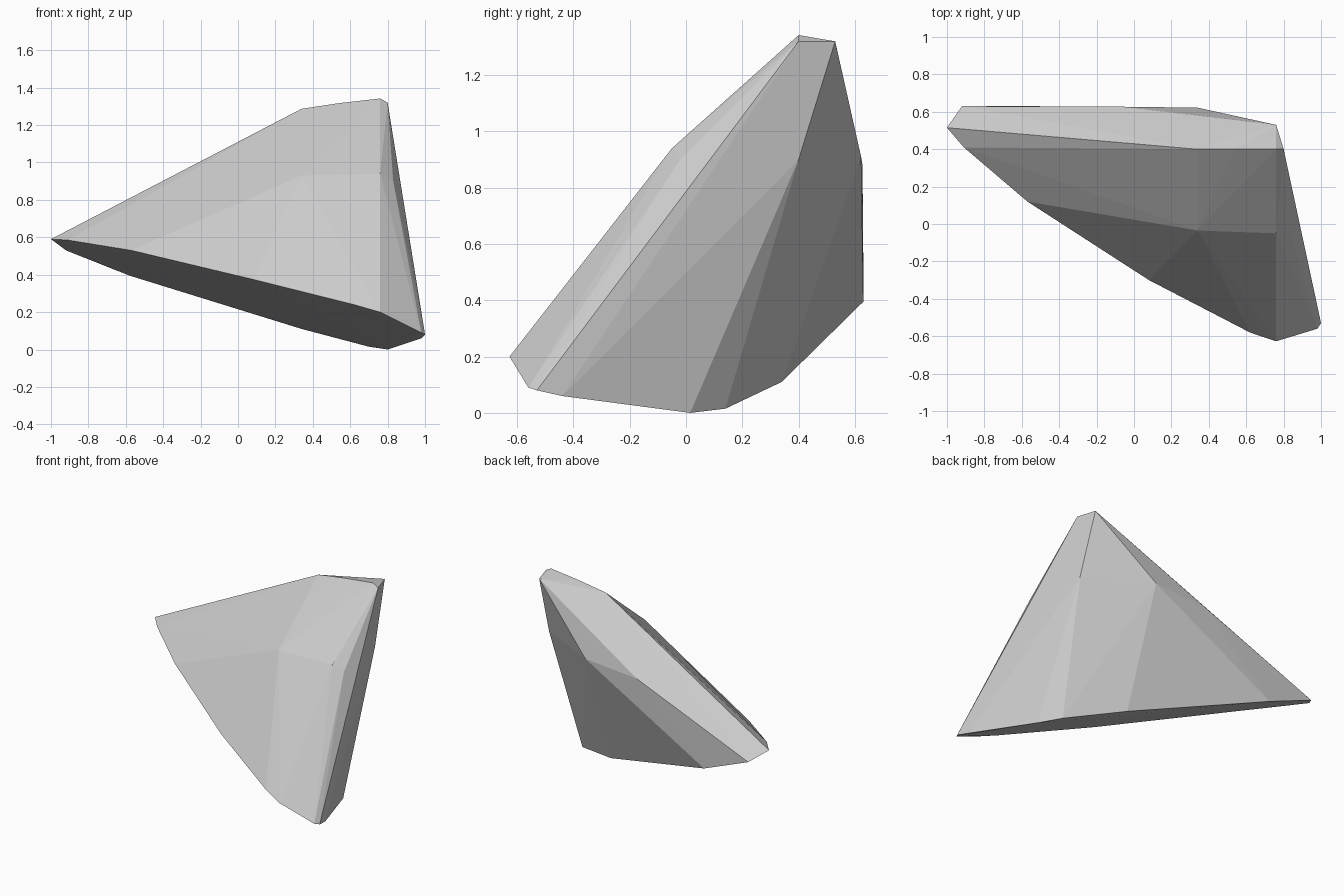
import bpy, bmesh

# Key corners of the faceted rock, grouped by region
upper_ridge = [(0.76, 0.40, 1.342), (0.80, 0.40, 1.32), (0.76, 0.53, 1.32),
               (0.54, 0.40, 1.317), (0.34, 0.40, 1.287)]
shoulder = [(0.34, -0.035, 0.93), (0.76, -0.05, 0.94), (0.83, -0.02, 0.90),
            (0.775, 0.40, 0.90), (0.34, 0.622, 0.91), (-0.06, 0.627, 0.88)]
front_rim = [(-1.0, 0.515, 0.59), (-0.91, 0.41, 0.585), (-0.57, 0.12, 0.53),
             (0.08, -0.30, 0.375), (0.62, -0.58, 0.24), (0.76, -0.627, 0.20),
             (0.98, -0.56, 0.09), (1.0, -0.53, 0.08)]
base_rim = [(-0.92, 0.63, 0.53), (-0.58, 0.63, 0.395), (0.34, 0.34, 0.11),
            (0.70, 0.14, 0.015), (0.80, 0.015, 0.0), (0.98, -0.44, 0.06)]

# Flat-shaded rock: wrap the corners in one convex skin
bm = bmesh.new()
for p in upper_ridge + shoulder + front_rim + base_rim:
    bm.verts.new(p)
hull = bmesh.ops.convex_hull(bm, input=bm.verts)
loose = [v for v in bm.verts if not v.link_faces]
bmesh.ops.delete(bm, geom=loose, context='VERTS')
bmesh.ops.recalc_face_normals(bm, faces=bm.faces)

mesh = bpy.data.meshes.new("rock")
bm.to_mesh(mesh)
bm.free()
rock = bpy.data.objects.new("rock", mesh)
bpy.context.collection.objects.link(rock)

stone = bpy.data.materials.new("stone grey")
stone.diffuse_color = (0.6, 0.6, 0.6, 1)
mesh.materials.append(stone)
